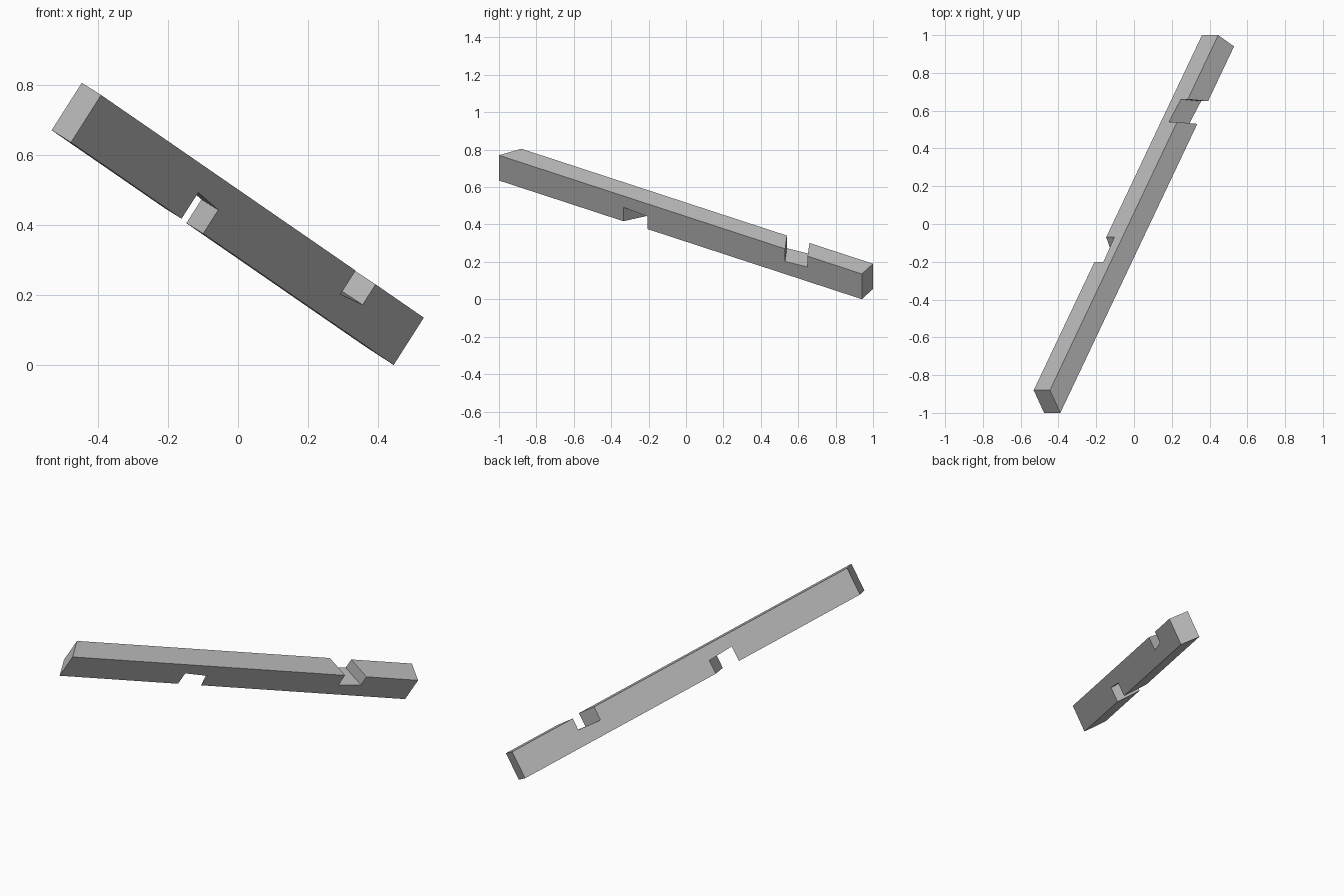
import bpy
import bmesh
from mathutils import Vector

cube = bpy.data.objects.get("Cube")
if cube:
    bpy.data.objects.remove(cube, do_unlink=True)

# Beam frame: a centre point, the grain direction, and the section edges
ORIGIN = Vector((0.084, 0, 0.443))
GRAIN = Vector((0.474, 1, -0.327))
DEPTH = Vector((-0.086, 0, -0.135))
THICKNESS = Vector((-0.112, 0, 0.074))

# Side outline: position along near side, along far side, depth below the top
OUTLINE = [
    (-1, -0.88, 0),
    # upper notch
    (0.53, 0.54, 0), (0.53, 0.54, 0.5), (0.65, 0.66, 0.43), (0.65, 0.66, 0),
    # square end
    (0.94, 1, 0), (0.94, 1, 1),
    # lower notch
    (-0.205, -0.07, 1), (-0.205, -0.07, 0.5),
    (-0.335, -0.2, 0.45), (-0.335, -0.2, 1),
    # mitred end
    (-1, -0.88, 1),
]


def beam_point(along, down, across):
    return ORIGIN + GRAIN * along + DEPTH * down + THICKNESS * across


# Notched beam: two matching side outlines bridged by quads
bm = bmesh.new()
near = [bm.verts.new(beam_point(a, s, 0)) for a, b, s in OUTLINE]
far = [bm.verts.new(beam_point(b, s, 1)) for a, b, s in OUTLINE]
bm.faces.new(near)
bm.faces.new(far[::-1])
for i in range(len(near)):
    j = (i + 1) % len(near)
    bm.faces.new((near[j], near[i], far[i], far[j]))
bmesh.ops.recalc_face_normals(bm, faces=bm.faces)
mesh = bpy.data.meshes.new("notched_beam")
bm.to_mesh(mesh)
bm.free()

# Plain grey finish
grey = bpy.data.materials.new("light_grey")
grey.use_nodes = True
colour = (0.52, 0.52, 0.52, 1)
grey.diffuse_color = colour
grey.node_tree.nodes["Principled BSDF"].inputs["Base Color"].default_value = colour
mesh.materials.append(grey)

beam = bpy.data.objects.new("notched_beam", mesh)
bpy.context.collection.objects.link(beam)
